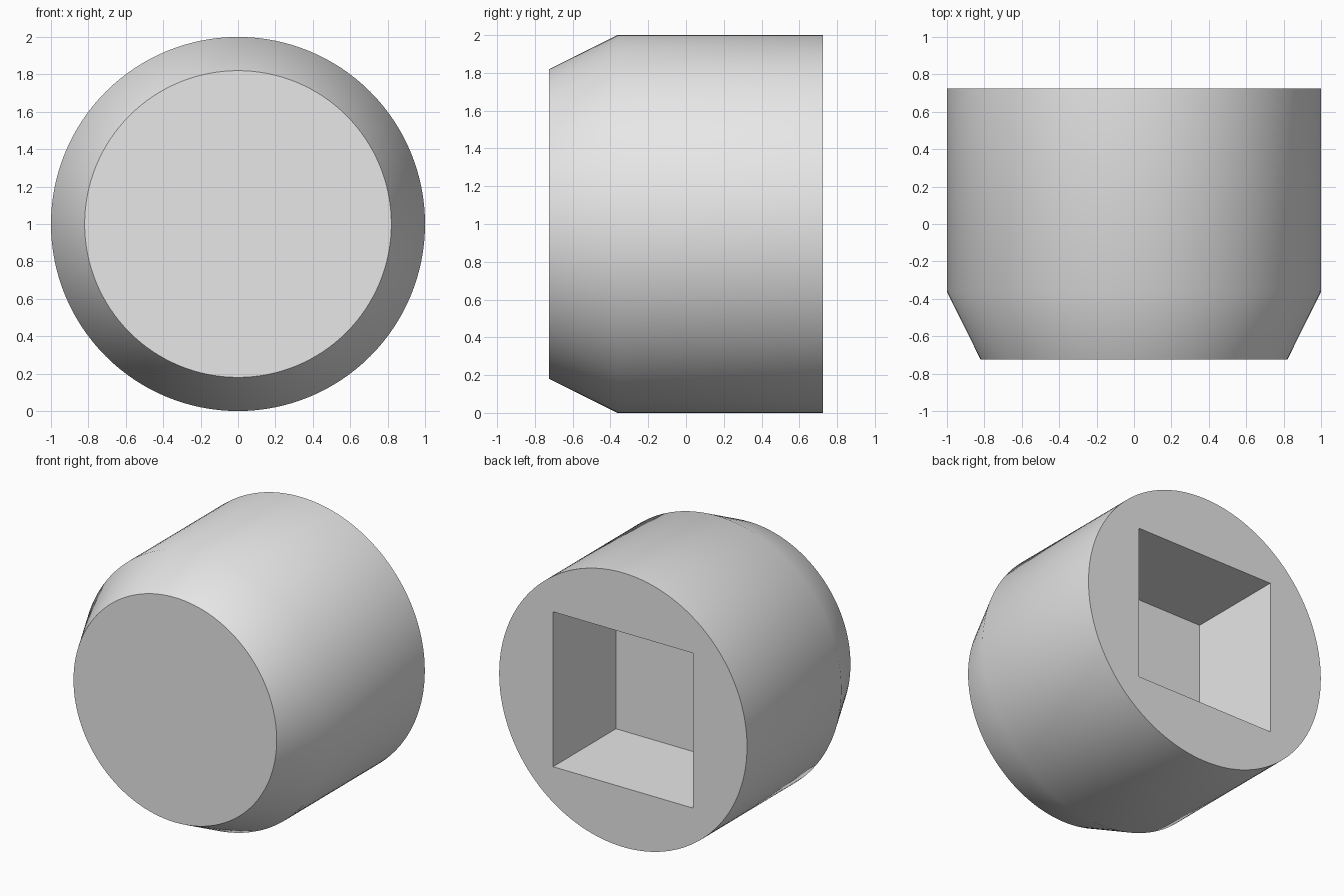
import bpy, bmesh, math
from mathutils import Vector

cube = bpy.data.objects.get("Cube")
if cube:
    bpy.data.objects.remove(cube, do_unlink=True)

HALF = 0.725      # half the length along y
SOCKET = 1.13     # side of the square socket
AXIS = Vector((0, 0, 1))

grey = bpy.data.materials.new("light_grey")
grey.use_nodes = True
grey.diffuse_color = (0.8, 0.8, 0.8, 1)
grey.node_tree.nodes["Principled BSDF"].inputs["Base Color"].default_value = (0.8, 0.8, 0.8, 1)


def add_object(name, bm):
    bmesh.ops.recalc_face_normals(bm, faces=bm.faces)
    mesh = bpy.data.meshes.new(name)
    bm.to_mesh(mesh)
    bm.free()
    mesh.materials.append(grey)
    obj = bpy.data.objects.new(name, mesh)
    bpy.context.collection.objects.link(obj)
    return obj


# Round body with a tapered front, turned around the y axis
bm = bmesh.new()
profile = [(0.82, -HALF), (1, -HALF / 2), (1, HALF)]
verts = [bm.verts.new((r, y, 1)) for r, y in profile]
edges = [bm.edges.new(pair) for pair in zip(verts, verts[1:])]
bmesh.ops.spin(bm, geom=verts + edges, cent=AXIS, axis=(0, 1, 0),
               angle=math.tau, steps=128, use_duplicate=False)
bmesh.ops.remove_doubles(bm, verts=bm.verts, dist=0.0001)
bmesh.ops.holes_fill(bm, edges=[e for e in bm.edges if e.is_boundary], sides=0)
body = add_object("body", bm)

# Square socket cut halfway into the back
bm = bmesh.new()
bmesh.ops.create_cube(bm, size=1)
bmesh.ops.scale(bm, vec=(SOCKET, 2 * HALF, SOCKET), verts=bm.verts)
bmesh.ops.translate(bm, vec=(0, HALF, 1), verts=bm.verts)
cutter = add_object("socket_cutter", bm)
cutter.hide_render = True

cut = body.modifiers.new("socket", "BOOLEAN")
cut.operation = "DIFFERENCE"
cut.solver = "EXACT"
cut.object = cutter

bpy.ops.object.select_all(action="DESELECT")
body.select_set(True)
bpy.context.view_layer.objects.active = body
bpy.ops.object.modifier_apply(modifier=cut.name)
bpy.data.objects.remove(cutter, do_unlink=True)
bpy.ops.object.shade_smooth_by_angle(angle=math.radians(35))
